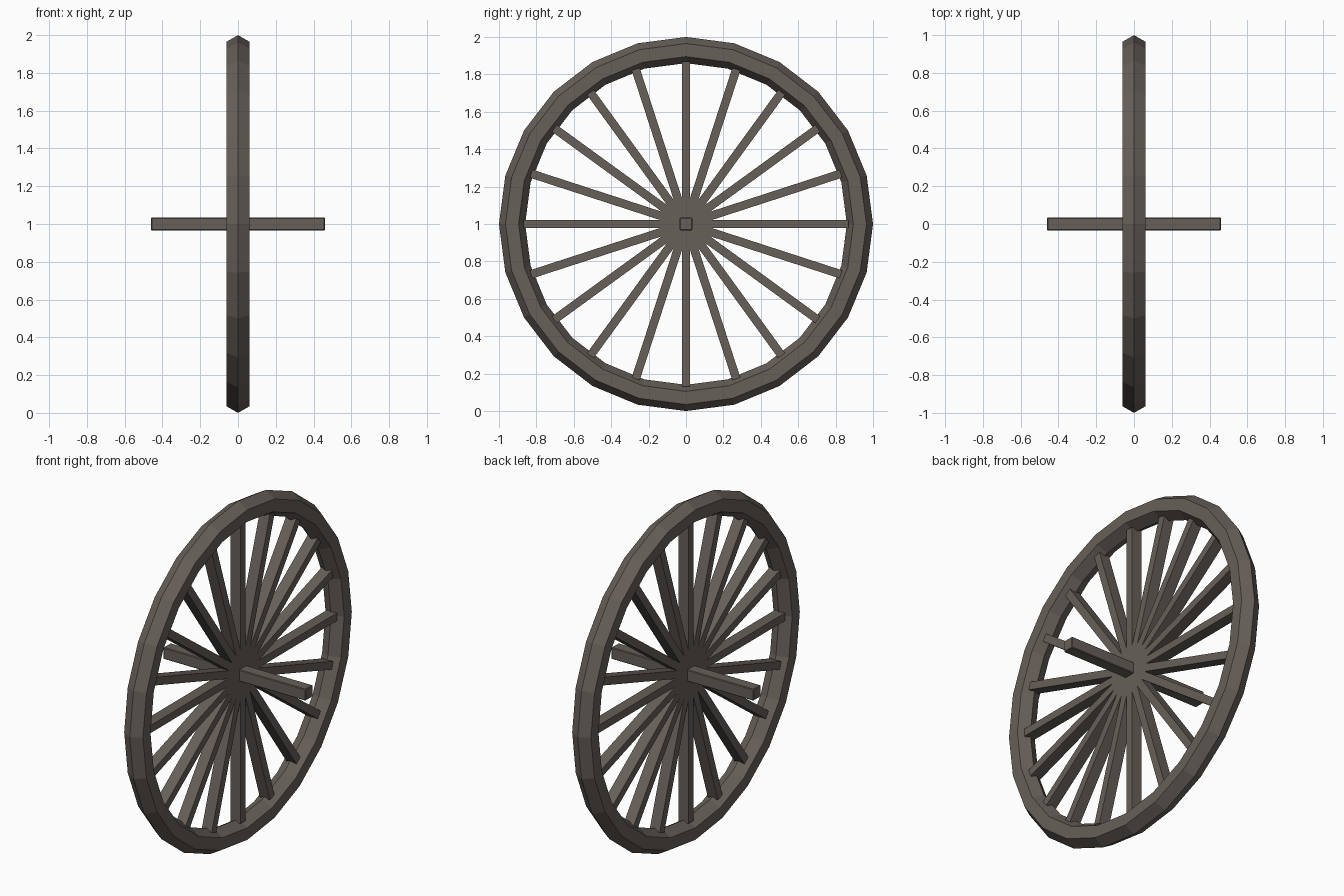
import bpy, bmesh, math
from mathutils import Matrix, Vector

cube = bpy.data.objects.get("Cube")
if cube:
    bpy.data.objects.remove(cube, do_unlink=True)

HUB = Vector((0, 0, 1))
SPOKES = 20
RIM_SEGMENTS = 24

wood = bpy.data.materials.new("weathered_wood")
wood.use_nodes = True
colour = (0.135, 0.115, 0.1, 1)
wood.diffuse_color = colour
wood.node_tree.nodes["Principled BSDF"].inputs["Base Color"].default_value = colour


def finish(obj, name):
    obj.name = obj.data.name = name
    obj.data.materials.append(wood)
    return obj


def box(name, size, matrix):
    """Box of the given size placed by a matrix."""
    bm = bmesh.new()
    bmesh.ops.create_cube(bm, size=1, matrix=matrix @ Matrix.Diagonal((*size, 1)))
    mesh = bpy.data.meshes.new(name)
    bm.to_mesh(mesh)
    bm.free()
    obj = bpy.data.objects.new(name, mesh)
    bpy.context.collection.objects.link(obj)
    return finish(obj, name)


# Rim: ring with a six-sided section, standing upright
bpy.ops.mesh.primitive_torus_add(major_radius=0.93, minor_radius=0.07,
                                 major_segments=RIM_SEGMENTS, minor_segments=6)
rim = finish(bpy.context.object, "rim")
rim.data.transform(Matrix.Translation(HUB) @ Matrix.Rotation(math.pi / 2, 4, "Y"))

# Spokes: bars from the hub to just inside the rim
length = 0.87
for i in range(SPOKES):
    turn = Matrix.Rotation(math.tau * i / SPOKES, 4, "X")
    place = Matrix.Translation(HUB) @ turn @ Matrix.Translation((0, 0, length / 2))
    box(f"spoke_{i + 1}", (0.065, 0.045, length), place)

# Axle: long square bar with slightly eased edges
axle = box("axle", (0.92, 0.068, 0.068), Matrix.Translation(HUB))
bevel = axle.modifiers.new("eased_edges", "BEVEL")
bevel.width = 0.004
bevel.segments = 1
